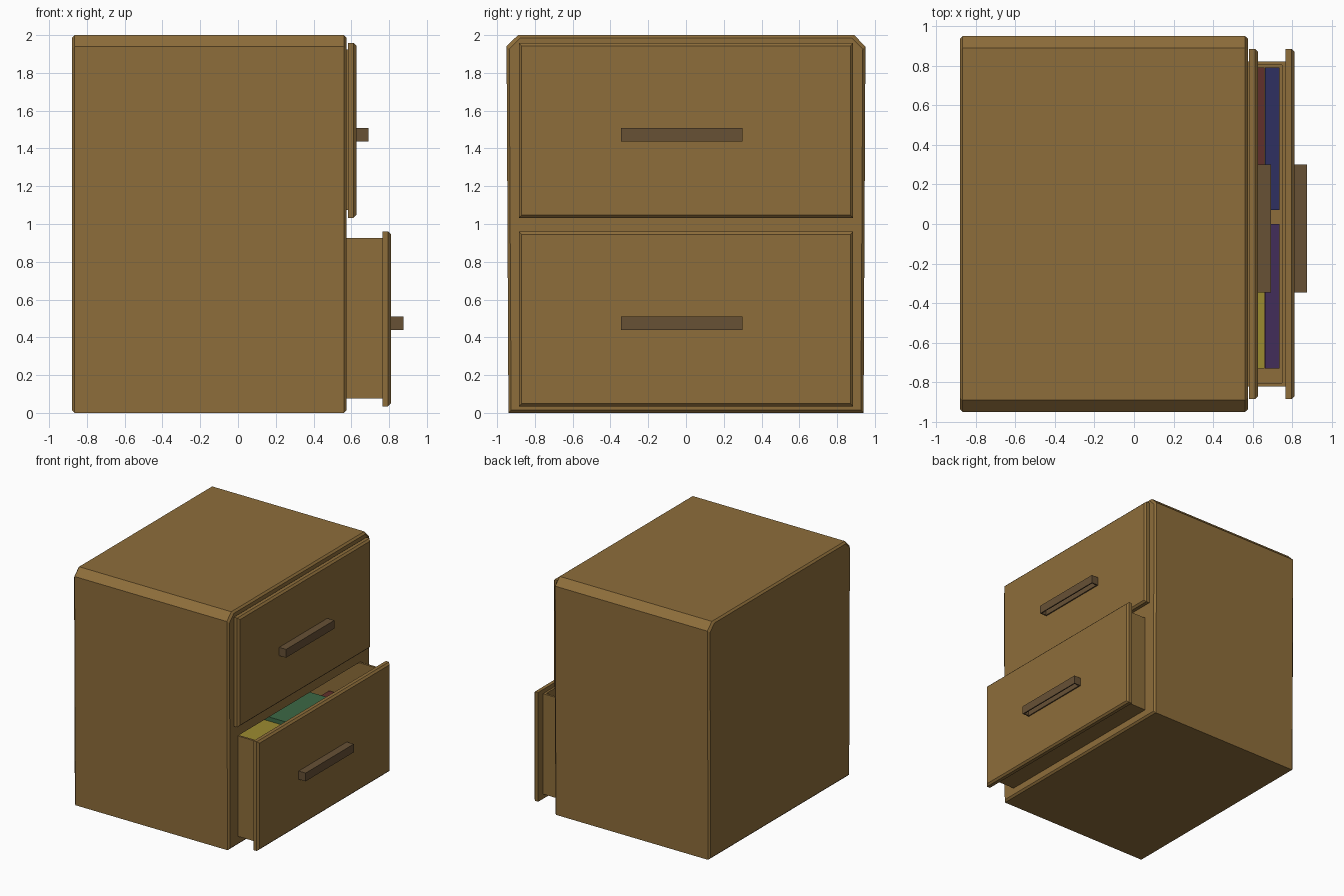
import bpy, bmesh

if "Cube" in bpy.data.objects:
    bpy.data.objects.remove(bpy.data.objects["Cube"])


def material(name, rgb):
    m = bpy.data.materials.new(name)
    m.diffuse_color = (*rgb, 1)
    m.use_nodes = True
    m.node_tree.nodes["Principled BSDF"].inputs["Base Color"].default_value = m.diffuse_color
    return m


WOOD = material("wood", (0.27, 0.155, 0.043))
DARK = material("dark_wood", (0.135, 0.082, 0.036))


def finish(name, bm, mat):
    bmesh.ops.recalc_face_normals(bm, faces=bm.faces)
    me = bpy.data.meshes.new(name)
    bm.to_mesh(me)
    bm.free()
    me.materials.append(mat)
    ob = bpy.data.objects.new(name, me)
    bpy.context.collection.objects.link(ob)
    return ob


def box_bm(lo, hi):
    bm = bmesh.new()
    bmesh.ops.create_cube(bm, size=1)
    for v in bm.verts:
        v.co = [(a + b) / 2 + c * (b - a) for a, b, c in zip(lo, hi, v.co)]
    return bm


def box(name, lo, hi, mat):
    return finish(name, box_bm(lo, hi), mat)


def face_toward(bm, axis, sign):
    return max(bm.faces, key=lambda f: sign * f.calc_center_median()[axis])


def recess(bm, sign, wall, depth):
    # Hollow out the top (+1) or bottom (-1) of a box
    bm.normal_update()
    f = face_toward(bm, 2, sign)
    bmesh.ops.inset_region(bm, faces=[f], thickness=wall)
    new = bmesh.ops.extrude_discrete_faces(bm, faces=[f])["faces"][0]
    for v in new.verts:
        v.co.z -= sign * depth


# Cabinet body: chamfered profile lofted along x with small bevelled ends
profile = [(-0.94, 0), (0.94, 0), (0.95, 1.94), (0.89, 2), (-0.89, 2), (-0.95, 1.94)]
bm = bmesh.new()
rings = []
for x, s in ((-0.88, 0.985), (-0.865, 1), (0.56, 1), (0.575, 0.985)):
    rings.append([bm.verts.new((x, y * s, 1 + (z - 1) * s)) for y, z in profile])
for a, b in zip(rings, rings[1:]):
    for i in range(6):
        j = (i + 1) % 6
        bm.faces.new((a[i], a[j], b[j], b[i]))
bm.faces.new(rings[0])
bm.faces.new(rings[-1])
cabinet = finish("cabinet_body", bm, WOOD)

# Drawers: open box, bevelled front panel and scooped handle
for label, z, x in (("lower", 0.0, 0.765), ("upper", 0.998, 0.582)):
    cutter = box(label + "_opening_cutter", (-0.8, -0.822, z + 0.072),
                 (0.7, 0.822, z + 0.928), WOOD)
    cutter.hide_render = True
    cutter.hide_set(True)
    mod = cabinet.modifiers.new(label + "_opening", 'BOOLEAN')
    mod.operation = 'DIFFERENCE'
    mod.solver = 'EXACT'
    mod.object = cutter

    bm = box_bm((x - 1.33, -0.82, z + 0.075), (x, 0.82, z + 0.925))
    recess(bm, 1, 0.025, 0.82)
    finish(label + "_drawer_box", bm, WOOD)

    bm = box_bm((x, -0.885, z + 0.035), (x + 0.045, 0.885, z + 0.96))
    bmesh.ops.bevel(bm, geom=list(face_toward(bm, 0, 1).edges), offset=0.015,
                    segments=1, affect='EDGES')
    finish(label + "_drawer_front", bm, WOOD)

    bm = box_bm((x + 0.045, -0.345, z + 0.44), (x + 0.11, 0.30, z + 0.51))
    recess(bm, -1, 0.014, 0.055)
    finish(label + "_handle", bm, DARK)

# Files stored in the lower drawer: x range, y range, top height, colour
files = [
    ("red", 0.30, 0.66, 0.07, 0.79, 0.62, (0.12, 0.03, 0.025)),
    ("blue", 0.661, 0.735, 0.07, 0.79, 0.60, (0.028, 0.03, 0.12)),
    ("yellow", 0.40, 0.66, -0.73, 0.0, 0.85, (0.33, 0.26, 0.03)),
    ("purple", 0.661, 0.735, -0.73, 0.0, 0.70, (0.055, 0.026, 0.10)),
    ("green", 0.40, 0.685, -0.33, 0.22, 0.885, (0.045, 0.14, 0.06)),
]
for colour, x0, x1, y0, y1, top, rgb in files:
    box(colour + "_file", (x0, y0, 0.105), (x1, y1, top), material(colour, rgb))
